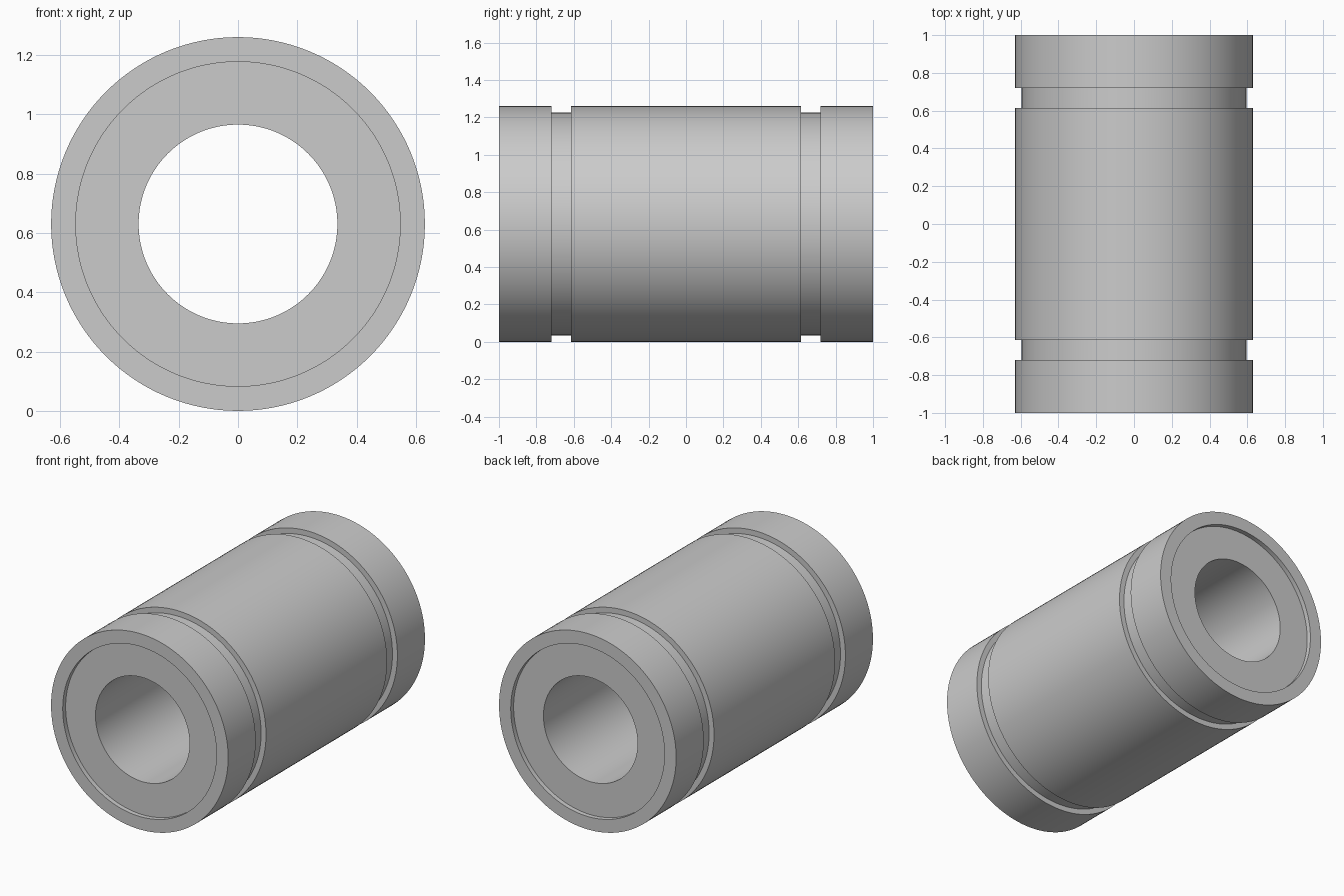
import bpy
import math

cube = bpy.data.objects.get("Cube")
if cube:
    bpy.data.objects.remove(cube, do_unlink=True)

SEGMENTS = 128
OUTER, GROOVE, SEAT, BORE = 0.63, 0.595, 0.547, 0.335
HALF, RECESS = 1.0, 0.03

steel = bpy.data.materials.new("Grey steel")
steel.use_nodes = True
grey = (0.6, 0.6, 0.6, 1)
steel.diffuse_color = grey
steel.node_tree.nodes["Principled BSDF"].inputs["Base Color"].default_value = grey


def lathe(name, profile):
    """Spin a closed (radius, y) profile about the lengthwise axis."""
    n = len(profile)
    verts, faces = [], []
    for s in range(SEGMENTS):
        a = 2 * math.pi * s / SEGMENTS
        verts += [(r * math.cos(a), y, OUTER + r * math.sin(a)) for r, y in profile]
        t = (s + 1) % SEGMENTS
        for i in range(n):
            j = (i + 1) % n
            faces.append((s * n + i, s * n + j, t * n + j, t * n + i))
    mesh = bpy.data.meshes.new(name)
    mesh.from_pydata(verts, [], faces)
    mesh.materials.append(steel)
    obj = bpy.data.objects.new(name, mesh)
    bpy.context.collection.objects.link(obj)
    bpy.ops.object.select_all(action='DESELECT')
    obj.select_set(True)
    bpy.context.view_layer.objects.active = obj
    # Point the faces outwards
    bpy.ops.object.mode_set(mode='EDIT')
    bpy.ops.mesh.select_all(action='SELECT')
    bpy.ops.mesh.normals_make_consistent(inside=False)
    bpy.ops.object.mode_set(mode='OBJECT')
    bpy.ops.object.shade_smooth_by_angle(angle=math.radians(30))
    return obj


# Body: bore, recessed end faces, raised rims and two retaining ring grooves
half = [(BORE, HALF - RECESS), (SEAT, HALF - RECESS), (SEAT, HALF), (OUTER, HALF),
        (OUTER, 0.72), (GROOVE, 0.72), (GROOVE, 0.615), (OUTER, 0.615)]
lathe("bearing_sleeve", half + [(r, -y) for r, y in reversed(half)])
